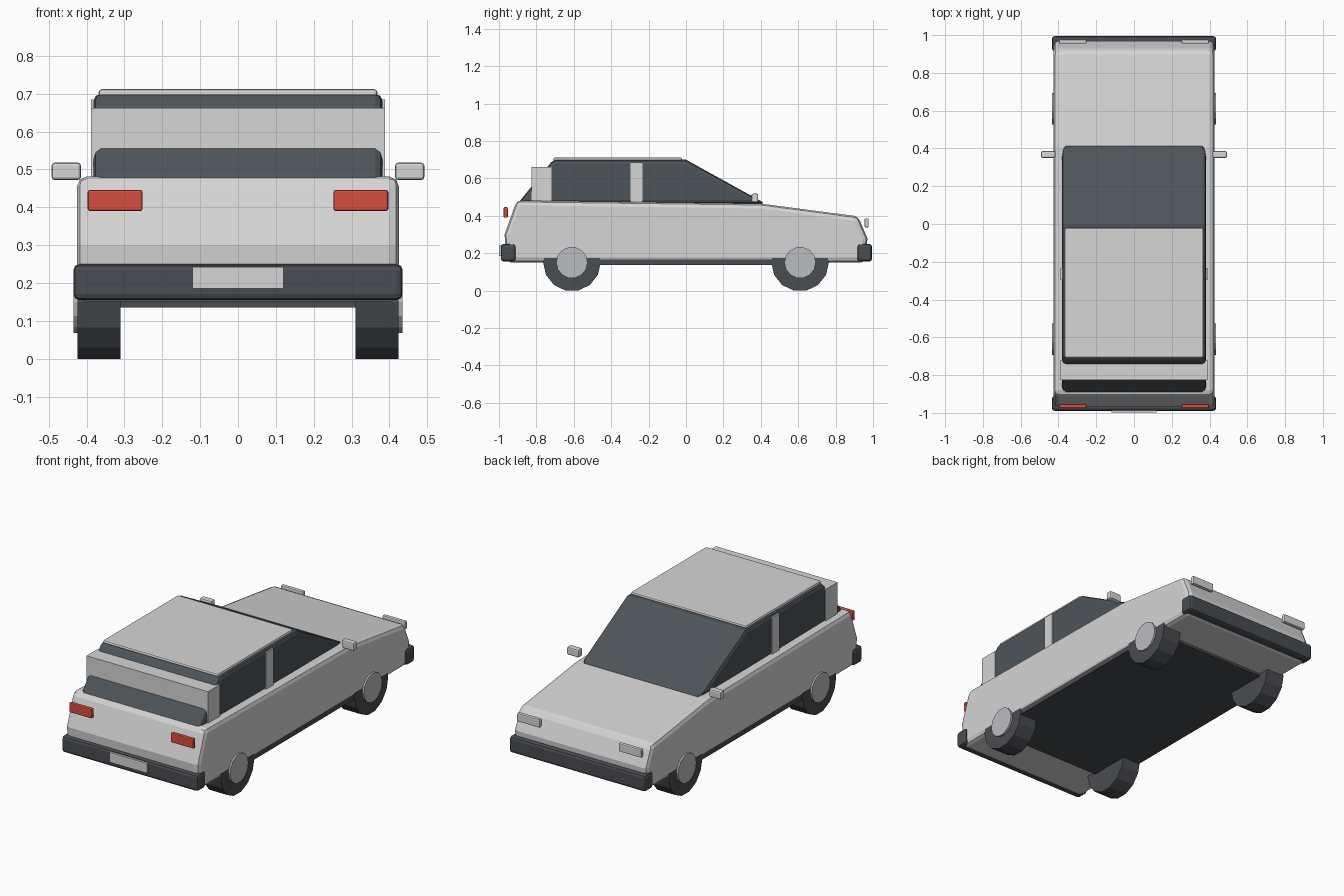
import bpy, bmesh, math
from mathutils import Matrix

if "Cube" in bpy.data.objects:
    bpy.data.objects.remove(bpy.data.objects["Cube"])


def material(name, rgb):
    m = bpy.data.materials.new(name)
    m.diffuse_color = (*rgb, 1)
    m.use_nodes = True
    m.node_tree.nodes["Principled BSDF"].inputs["Base Color"].default_value = m.diffuse_color
    return m


PAINT = material("light grey paint", (0.67, 0.67, 0.67))
GLASS = material("dark glass", (0.076, 0.088, 0.10))
RUBBER = material("dark rubber", (0.066, 0.072, 0.082))
HUB = material("hub grey", (0.50, 0.505, 0.53))
RED = material("red lamp", (0.66, 0.075, 0.05))


def finish(bm, name, mat, bevel=0, segments=2):
    bmesh.ops.recalc_face_normals(bm, faces=bm.faces)
    me = bpy.data.meshes.new(name)
    bm.to_mesh(me)
    bm.free()
    me.materials.append(mat)
    ob = bpy.data.objects.new(name, me)
    bpy.context.collection.objects.link(ob)
    if bevel:
        mod = ob.modifiers.new("bevel", 'BEVEL')
        mod.width = bevel
        mod.segments = segments
        mod.limit_method = 'ANGLE'
    return ob


def box(name, x, y, z, mat, bevel=0):
    """Box from (min, max) ranges."""
    bm = bmesh.new()
    size = [r[1] - r[0] for r in (x, y, z)]
    mid = [(r[1] + r[0]) / 2 for r in (x, y, z)]
    bmesh.ops.create_cube(bm, size=1, matrix=Matrix.Translation(mid) @ Matrix.Diagonal((*size, 1)))
    return finish(bm, name, mat, bevel)


def extrude_profile(name, points, half, mat, bevel):
    """Side profile (y, z) extruded across the car."""
    bm = bmesh.new()
    face = bm.faces.new([bm.verts.new((-half, y, z)) for y, z in points])
    new = bmesh.ops.extrude_face_region(bm, geom=[face])["geom"]
    verts = [v for v in new if isinstance(v, bmesh.types.BMVert)]
    bmesh.ops.translate(bm, verts=verts, vec=(2 * half, 0, 0))
    return finish(bm, name, mat, bevel)


def disc(name, x0, x1, y, z, r, mat):
    """14-sided cylinder along x, resting on a flat side."""
    bm = bmesh.new()
    m = Matrix.Translation(((x0 + x1) / 2, y, z)) @ Matrix.Rotation(math.pi / 2, 4, 'Y')
    bmesh.ops.create_cone(bm, cap_ends=True, segments=14, radius1=r, radius2=r,
                          depth=abs(x1 - x0), matrix=m)
    return finish(bm, name, mat)


# Lower body shell
extrude_profile("body", [(-0.96, 0.15), (-0.97, 0.30), (-0.905, 0.482), (0.40, 0.465),
                         (0.92, 0.397), (0.97, 0.28), (0.96, 0.15)], 0.425, PAINT, 0.026)

# Glass cabin
extrude_profile("cabin", [(-0.90, 0.465), (-0.71, 0.70), (0.0, 0.70), (0.425, 0.465)],
                0.382, GLASS, 0.02)

# Roof, rear pillar block and underside
box("roof_panel", (-0.368, 0.368), (-0.708, -0.022), (0.692, 0.712), PAINT, 0.008)
box("rear_pillar", (-0.388, 0.388), (-0.827, -0.72), (0.46, 0.662), PAINT)
box("floor_sill", (-0.421, 0.421), (-0.70, 0.70), (0.136, 0.195), RUBBER)

# Bumpers and number plate
box("rear_bumper", (-0.435, 0.435), (-0.99, -0.91), (0.155, 0.25), RUBBER, 0.016)
box("front_bumper", (-0.435, 0.435), (0.915, 0.995), (0.155, 0.25), RUBBER, 0.016)
box("rear_plate", (-0.12, 0.12), (-0.999, -0.985), (0.185, 0.242), PAINT)

# Paired parts on both sides
for s, side in ((-1, "left"), (1, "right")):
    def span(a, b):
        return tuple(sorted((s * a, s * b)))
    box(side + "_tail_lamp", span(0.252, 0.397), (-0.975, -0.953), (0.39, 0.446), RED, 0.006)
    box(side + "_headlight", span(0.252, 0.397), (0.955, 0.977), (0.338, 0.386), PAINT, 0.006)
    box(side + "_mirror", span(0.415, 0.492), (0.35, 0.386), (0.472, 0.518), PAINT, 0.008)
    box(side + "_middle_pillar", span(0.37, 0.388), (-0.297, -0.232), (0.47, 0.685), PAINT)
    for y, end in ((-0.61, "rear"), (0.61, "front")):
        disc(f"{end}_{side}_wheel", s * 0.31, s * 0.4245, y, 0.15, 0.1538, RUBBER)
        disc(f"{end}_{side}_hubcap", s * 0.40, s * 0.435, y, 0.15, 0.084, HUB)
